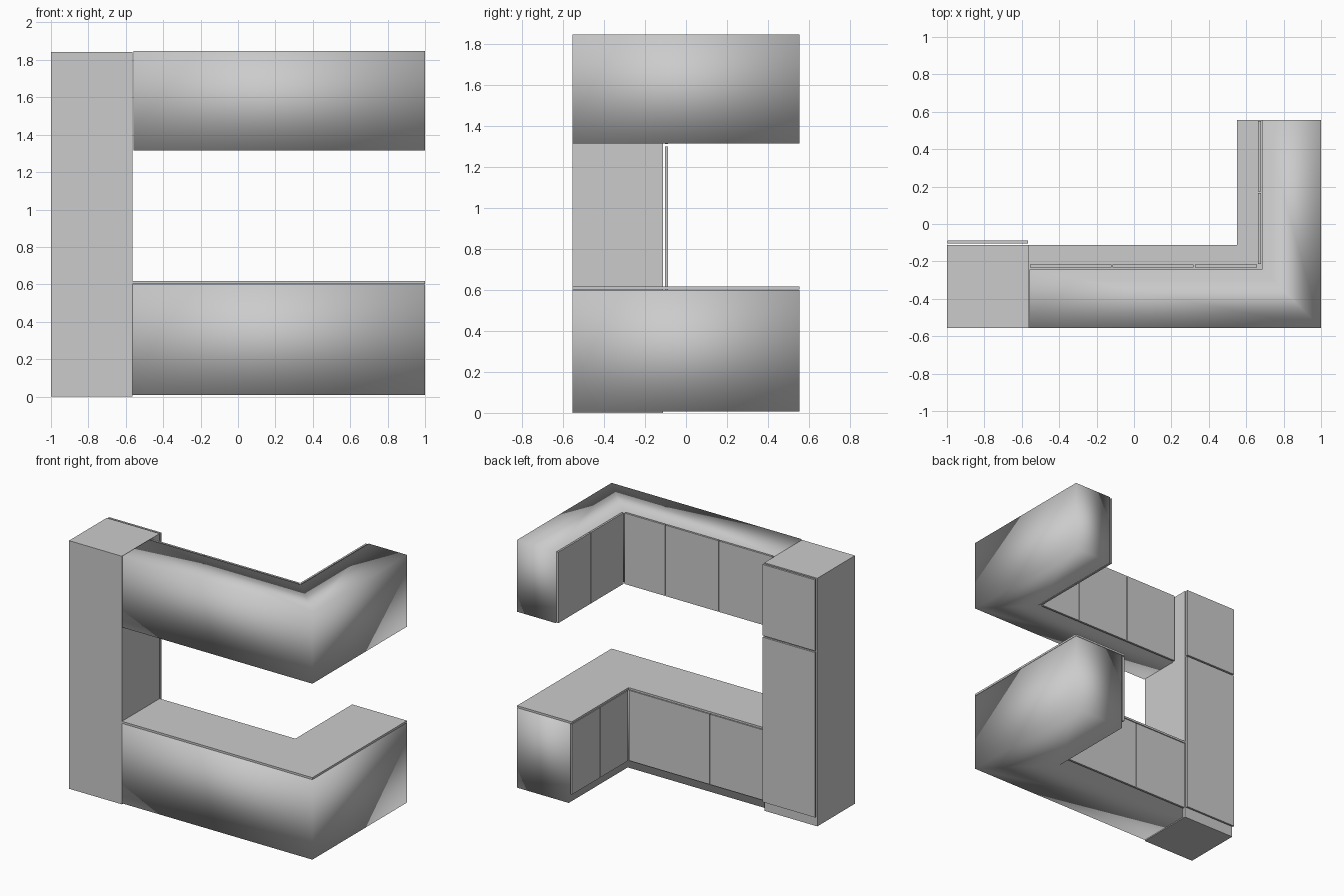
import bpy, bmesh

if "Cube" in bpy.data.objects:
    bpy.data.objects.remove(bpy.data.objects["Cube"])


def finish(name, bm, smooth=False):
    bmesh.ops.recalc_face_normals(bm, faces=bm.faces)
    me = bpy.data.meshes.new(name)
    bm.to_mesh(me)
    bm.free()
    for p in me.polygons:
        p.use_smooth = smooth
    ob = bpy.data.objects.new(name, me)
    bpy.context.collection.objects.link(ob)
    return ob


def box(name, x, y, z):
    bm = bmesh.new()
    bmesh.ops.create_cube(bm, size=1)
    for v in bm.verts:
        for i, (a, b) in enumerate((x, y, z)):
            v.co[i] = a if v.co[i] < 0 else b
    return finish(name, bm)


def l_block(name, x0, inner_x, inner_y, z0, z1, smooth):
    """L-shaped prism along the -y and +x sides."""
    bm = bmesh.new()
    pts = [(x0, Y0), (1, Y0), (1, Y1), (inner_x, Y1), (inner_x, inner_y), (x0, inner_y)]
    f = bm.faces.new([bm.verts.new((px, py, z0)) for px, py in pts])
    r = bmesh.ops.extrude_face_region(bm, geom=[f])
    up = [v for v in r["geom"] if isinstance(v, bmesh.types.BMVert)]
    bmesh.ops.translate(bm, verts=up, vec=(0, 0, z1 - z0))
    return finish(name, bm, smooth)


def doors(name, cuts, face, z, along_x):
    """Row of door panels between cut positions, with thin gaps."""
    for i, (a, b) in enumerate(zip(cuts, cuts[1:])):
        span = (a + GAP, b - GAP)
        x, y = (span, face) if along_x else (face, span)
        box(f"{name}_{i + 1}", x, y, z)


Y0, Y1, GAP = -0.555, 0.555, 0.003

# Tall cabinet with two stacked doors
box("tall_cabinet", (-1, -0.565), (Y0, -0.113), (0, 1.843))
box("tall_lower_door", (-0.998, -0.567), (-0.103, -0.088), (0.075, 1.3))
box("tall_upper_door", (-0.998, -0.567), (-0.103, -0.088), (1.312, 1.84))

# Base cabinets, worktop and doors
l_block("base_cabinet", -0.565, 0.575, -0.137, 0.008, 0.6, True)
l_block("worktop", -0.57, 0.55, -0.112, 0.602, 0.617, False)
zb = (0.075, 0.597)
doors("base_long_door", [-0.563, -0.117, 0.55], (-0.128, -0.113), zb, True)
doors("base_short_door", [-0.112, 0.22, 0.553], (0.551, 0.566), zb, False)

# Wall cabinets and doors
l_block("wall_cabinet", -0.56, 0.685, -0.242, 1.315, 1.848, True)
zw = (1.318, 1.845)
doors("wall_long_door", [-0.56, -0.118, 0.322, 0.66], (-0.232, -0.217), zw, True)
doors("wall_short_door", [-0.217, 0.17, 0.553], (0.664, 0.678), zw, False)
